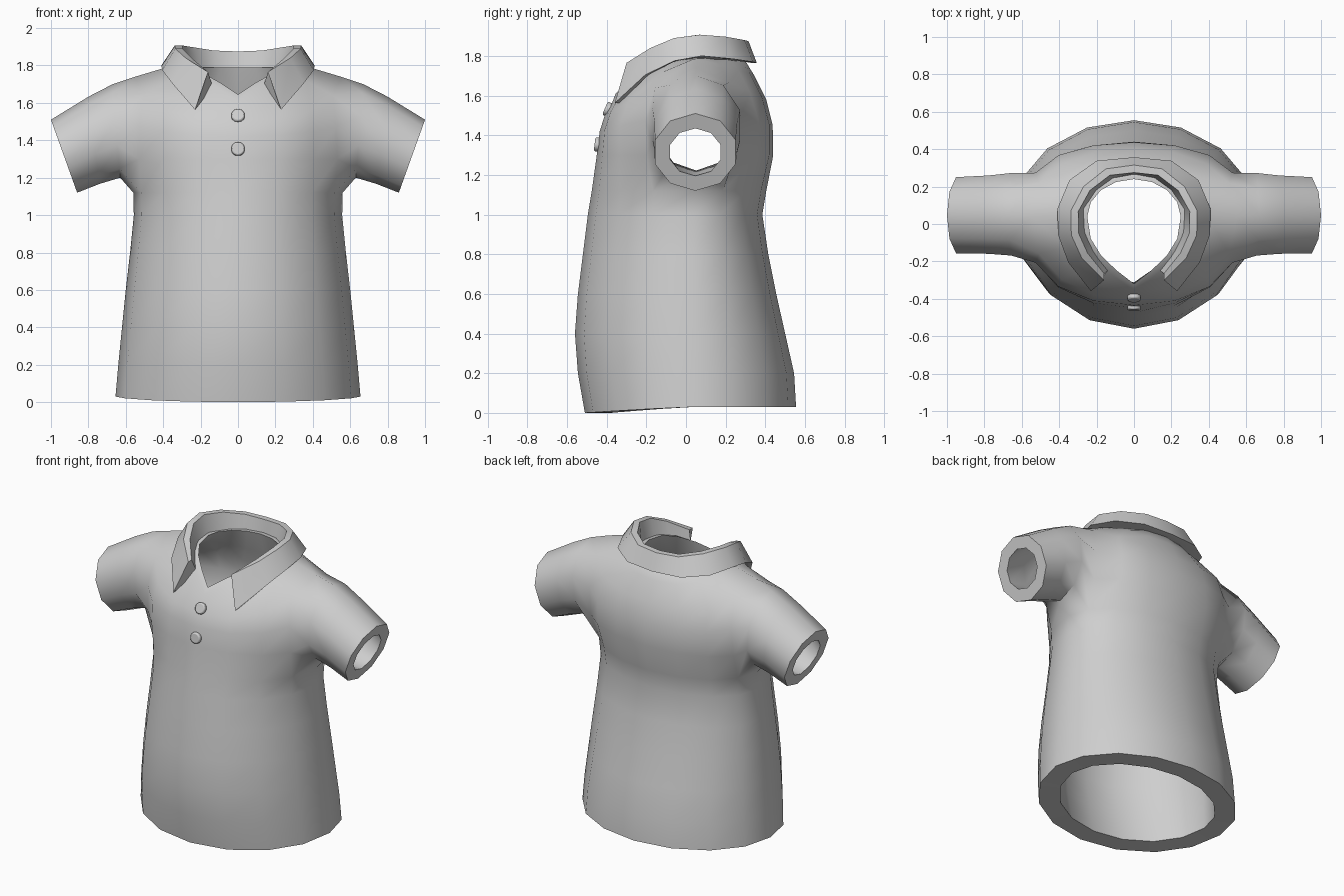
import bpy, bmesh, math
from mathutils import Vector

if "Cube" in bpy.data.objects:
    bpy.data.objects.remove(bpy.data.objects["Cube"])

grey = bpy.data.materials.new("cloth grey")
grey.diffuse_color = (0.62, 0.62, 0.62, 1)
grey.use_nodes = True
grey.node_tree.nodes["Principled BSDF"].inputs["Base Color"].default_value = grey.diffuse_color

N = 16       # torso sides
YC = 0.04    # torso centre line in y
# torso rings: z side, z front, z back, half width, y front, y back,
# thickness, inner z shift, front and back roundness
RINGS = [
    (0.03, 0.00, 0.03, 0.655, -0.51, 0.555, 0.13, 0, 1, 1),
    (0.20, 0.20, 0.20, 0.64, -0.545, 0.545, 0.12, 0, 1, 1),
    (0.40, 0.40, 0.40, 0.62, -0.56, 0.50, 0.11, 0, 1, 1),
    (0.60, 0.60, 0.60, 0.60, -0.545, 0.455, 0.10, 0, 1, 1),
    (0.80, 0.80, 0.80, 0.577, -0.52, 0.415, 0.10, 0, 1, 1),
    (1.00, 1.00, 1.00, 0.557, -0.495, 0.385, 0.10, 0.01, 1, 1),
    (1.12, 1.12, 1.12, 0.56, -0.475, 0.405, 0.10, 0.02, 0.95, 0.95),
    (1.30, 1.30, 1.30, 0.575, -0.45, 0.44, 0.09, 0.0, 0.75, 0.65),
    (1.50, 1.42, 1.45, 0.57, -0.435, 0.437, 0.09, -0.02, 0.68, 0.55),
    (1.74, 1.50, 1.58, 0.55, -0.41, 0.405, 0.08, -0.05, 0.85, 0.75),
    (1.785, 1.565, 1.70, 0.40, -0.372, 0.345, 0.06, -0.06, 0.95, 0.9),
    (1.79, 1.61, 1.79, 0.30, -0.355, 0.29, 0.05, 0.0, 1, 1),
]
NECK = 11          # this ring runs to a V at the front
LOW, HIGH = 6, 9   # torso rings that bound the armholes
# sleeve rings: centre x, y, z, up vector x, up vector z, half depth, thickness
SLEEVE = [
    (0.65, 0.052, 1.45, 0.02, 0.25, 0.232, 0.022),
    (0.77, 0.050, 1.40, 0.03, 0.233, 0.220, 0.042),
    (0.93, 0.047, 1.315, 0.07, 0.195, 0.214, 0.080),
]


def finish(ob, angle):
    ob.data.materials.append(grey)
    ob.data.shade_smooth()
    ob.data.set_sharp_from_angle(angle=math.radians(angle))


def make(name, bm):
    bmesh.ops.recalc_face_normals(bm, faces=bm.faces)
    me = bpy.data.meshes.new(name)
    bm.to_mesh(me)
    bm.free()
    ob = bpy.data.objects.new(name, me)
    bpy.context.collection.objects.link(ob)
    return ob


def bridge(bm, a, b):
    n = len(a)
    for i in range(n):
        j = (i + 1) % n
        bm.faces.new((a[i], a[j], b[j], b[i]))


def shell(bm, inner):
    """One skin of the shirt; returns the hem, neck and cuff loops."""
    rings = []
    for r, (zs, zf, zb, w, yf, yb, t, dz, pf, pb) in enumerate(RINGS):
        t, dz = (t, dz) if inner else (0, 0)
        ring = []
        for k in range(N):
            a = 2 * math.pi * k / N
            c, s = math.cos(a), math.sin(a)
            ac = abs(c) if abs(c) > 1e-6 else 0
            if c > 0 and r == NECK:
                v = max(0, 1 - min(k, N - k) / 4)   # V-shaped front
                y = YC - (YC - yf - t * 0.7) * v ** 0.8
                z = zs + (zf + (0.035 if inner else 0) - zs) * v ** 2
            elif c > 0:
                y = YC - (YC - yf - t) * ac ** pf
                z = zs + (zf - zs) * ac ** (0.9 if r == HIGH else 1.2)
            else:
                y = YC + (yb - t - YC) * ac ** pb
                z = zs + (zb - zs) * ac ** (0.8 if r == HIGH else 1.2)
            ring.append(bm.verts.new(((w - t) * s, y, z + dz)))
        rings.append(ring)
    for r in range(len(rings) - 1):
        for k in range(N):
            if LOW <= r < HIGH and k in (3, 4, 11, 12):
                continue   # armholes
            j = (k + 1) % N
            bm.faces.new((rings[r][k], rings[r][j], rings[r + 1][j], rings[r + 1][k]))
    loops = [rings[0], rings[-1]]
    # sleeves grow out of the armholes
    for side, mid in ((1, 4), (-1, 12)):
        f, b = mid - side, mid + side    # front and back columns
        loop = [rings[HIGH][mid], rings[HIGH][f], rings[8][f], rings[7][f], rings[LOW][f],
                rings[LOW][mid], rings[LOW][b], rings[7][b], rings[8][b], rings[HIGH][b]]
        for cx, cy, cz, ux, uz, d, t in SLEEVE:
            k = 1 - t / math.hypot(ux, uz) if inner else 1
            d = d - t if inner else d
            new = []
            for i in range(10):
                a = 2 * math.pi * i / 10
                u = math.cos(a) * k
                new.append(bm.verts.new((side * (cx + ux * u), cy - d * math.sin(a), cz + uz * u)))
            bridge(bm, loop, new)
            loop = new
        loops.append(loop)
    return loops


# shirt body with sleeves, closed between outer and inner skins
bm = bmesh.new()
for a, b in zip(shell(bm, False), shell(bm, True)):
    bridge(bm, a, b)
finish(make("shirt_body", bm), 60)

# folded collar from back centre to the front point: top edge, bottom edge, seam at the neck
TOP = [(0, 0.315, 1.875), (0.15, 0.295, 1.88), (0.27, 0.20, 1.897), (0.338, 0.07, 1.907),
       (0.335, -0.06, 1.89), (0.28, -0.18, 1.84), (0.16, -0.30, 1.765)]
BOTTOM = [(0, 0.357, 1.765), (0.20, 0.338, 1.77), (0.345, 0.235, 1.785), (0.41, 0.08, 1.80),
          (0.405, -0.06, 1.775), (0.352, -0.205, 1.705), (0.23, -0.359, 1.563)]
SEAM = [(0, 0.265, 1.78), (0.11, 0.245, 1.78), (0.20, 0.18, 1.78), (0.268, 0.08, 1.78),
        (0.263, -0.04, 1.775), (0.215, -0.14, 1.745), (0.135, -0.245, 1.685)]


def both_sides(half):
    return [(-x, y, z) for x, y, z in half[:0:-1]] + half


bm = bmesh.new()
cols = []
for i, pts in enumerate(zip(both_sides(TOP), both_sides(BOTTOM), both_sides(SEAM))):
    p, q, s = map(Vector, pts)
    inward = Vector((-p.x, YC - p.y, 0)).normalized() * 0.04
    if i in (0, 12):
        inward = Vector((0, 0.035, 0))   # front points lie flat
    cols.append([bm.verts.new(v) for v in (p, q, q + inward * 0.7, s, p + inward)])
for a, b in zip(cols, cols[1:]):
    bridge(bm, a, b)
bm.faces.new(cols[0])
bm.faces.new(cols[-1])
finish(make("collar", bm), 35)

# front buttons
for name, y, z, tilt in (("upper_button", -0.392, 1.53, 0.4), ("lower_button", -0.443, 1.353, 0.12)):
    bpy.ops.mesh.primitive_cylinder_add(vertices=12, radius=0.037, depth=0.036,
                                        location=(0, y, z), rotation=(math.pi / 2 - tilt, 0, 0))
    ob = bpy.context.object
    ob.name = name
    bev = ob.modifiers.new("rounded_rim", 'BEVEL')
    bev.width, bev.segments = 0.008, 2
    finish(ob, 40)
